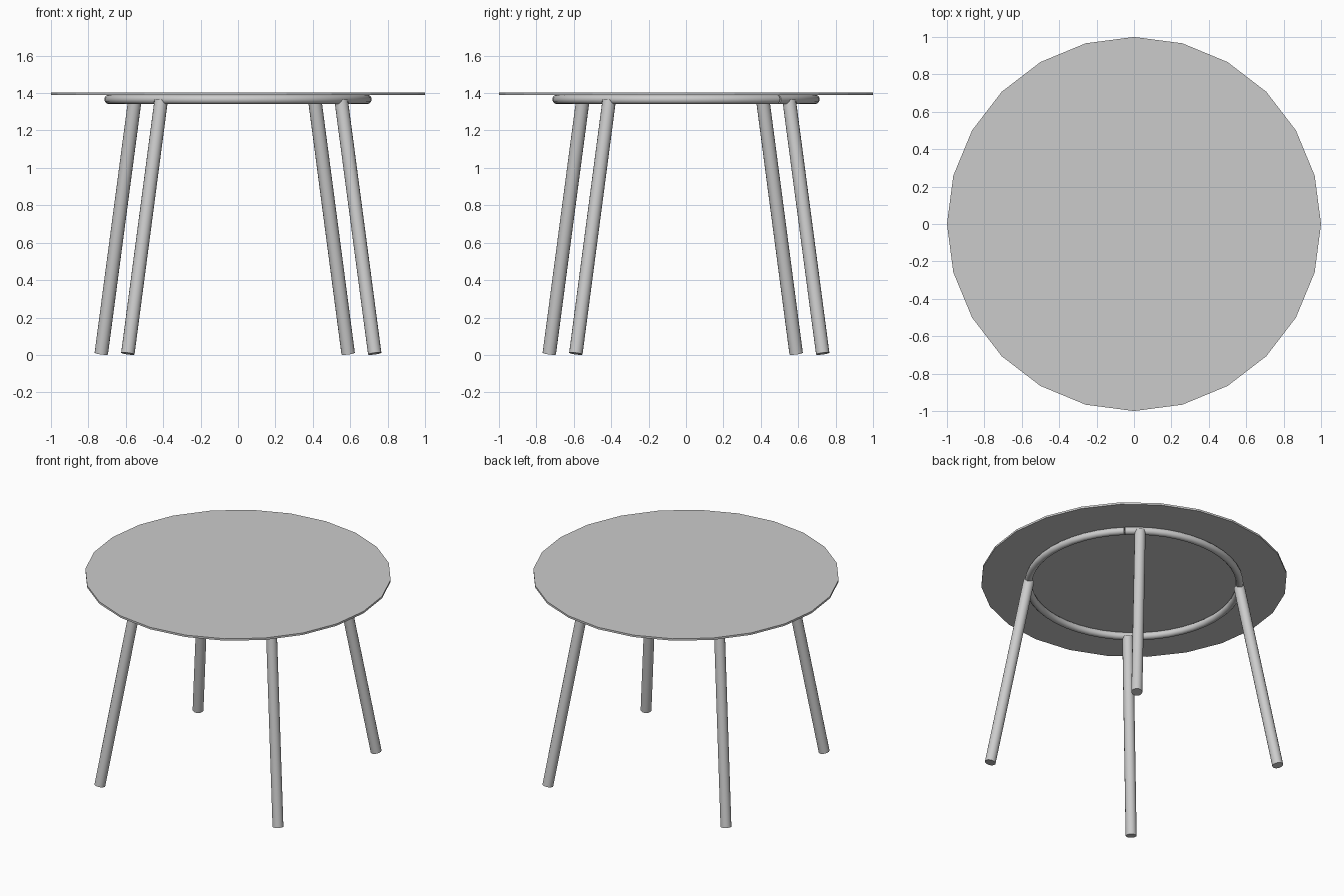
import bpy
import math
from mathutils import Vector, Matrix

cube = bpy.data.objects.get("Cube")
if cube:
    bpy.data.objects.remove(cube, do_unlink=True)

grey = bpy.data.materials.new("light_grey")
grey.use_nodes = True
colour = (0.6, 0.6, 0.6, 1)
grey.diffuse_color = colour
grey.node_tree.nodes["Principled BSDF"].inputs["Base Color"].default_value = colour

TOP_Z, TOP_THICK = 1.404, 0.014
RING_R, RING_Z, RING_TUBE = 0.69, 1.366, 0.025
LEG_R = 0.036


def finish(obj, name):
    obj.name = name
    obj.data.materials.clear()
    obj.data.materials.append(grey)
    bpy.ops.object.shade_smooth_by_angle(angle=math.radians(40))


# Thin faceted round top
bpy.ops.mesh.primitive_cylinder_add(vertices=24, radius=1, depth=TOP_THICK,
                                    location=(0, 0, TOP_Z - TOP_THICK / 2))
table_top = bpy.context.object
table_top.name = "table_top"
table_top.data.materials.append(grey)

# Bent tube under the top, with a fine joint where its ends meet
curve = bpy.data.curves.new("support_ring", "CURVE")
curve.dimensions = "3D"
curve.bevel_depth = RING_TUBE
curve.bevel_resolution = 4
curve.use_fill_caps = True
steps = 48
joint, gap = math.radians(45), 0.004
spline = curve.splines.new("POLY")
spline.points.add(steps)
for i, point in enumerate(spline.points):
    a = joint + gap + (math.tau - 2 * gap) * i / steps
    point.co = (RING_R * math.cos(a), RING_R * math.sin(a), RING_Z, 1)
ring = bpy.data.objects.new("support_ring", curve)
bpy.context.collection.objects.link(ring)
bpy.ops.object.select_all(action="DESELECT")
ring.select_set(True)
bpy.context.view_layer.objects.active = ring
bpy.ops.object.convert(target="MESH")
finish(bpy.context.object, "support_ring")

# Four splayed round legs, each a quarter turn from the last
upper = Vector((0.552, -0.411, 1.36))
foot = Vector((0.731, -0.589, 0.007))
names = ("front_left_leg", "back_left_leg", "back_right_leg", "front_right_leg")
for i, name in enumerate(names):
    turn = Matrix.Rotation(i * math.pi / 2, 3, "Z")
    a, b = turn @ foot, turn @ upper
    axis = b - a
    bpy.ops.mesh.primitive_cylinder_add(
        vertices=16, radius=LEG_R, depth=axis.length, location=(a + b) / 2,
        rotation=axis.to_track_quat("Z", "Y").to_euler())
    finish(bpy.context.object, name)
